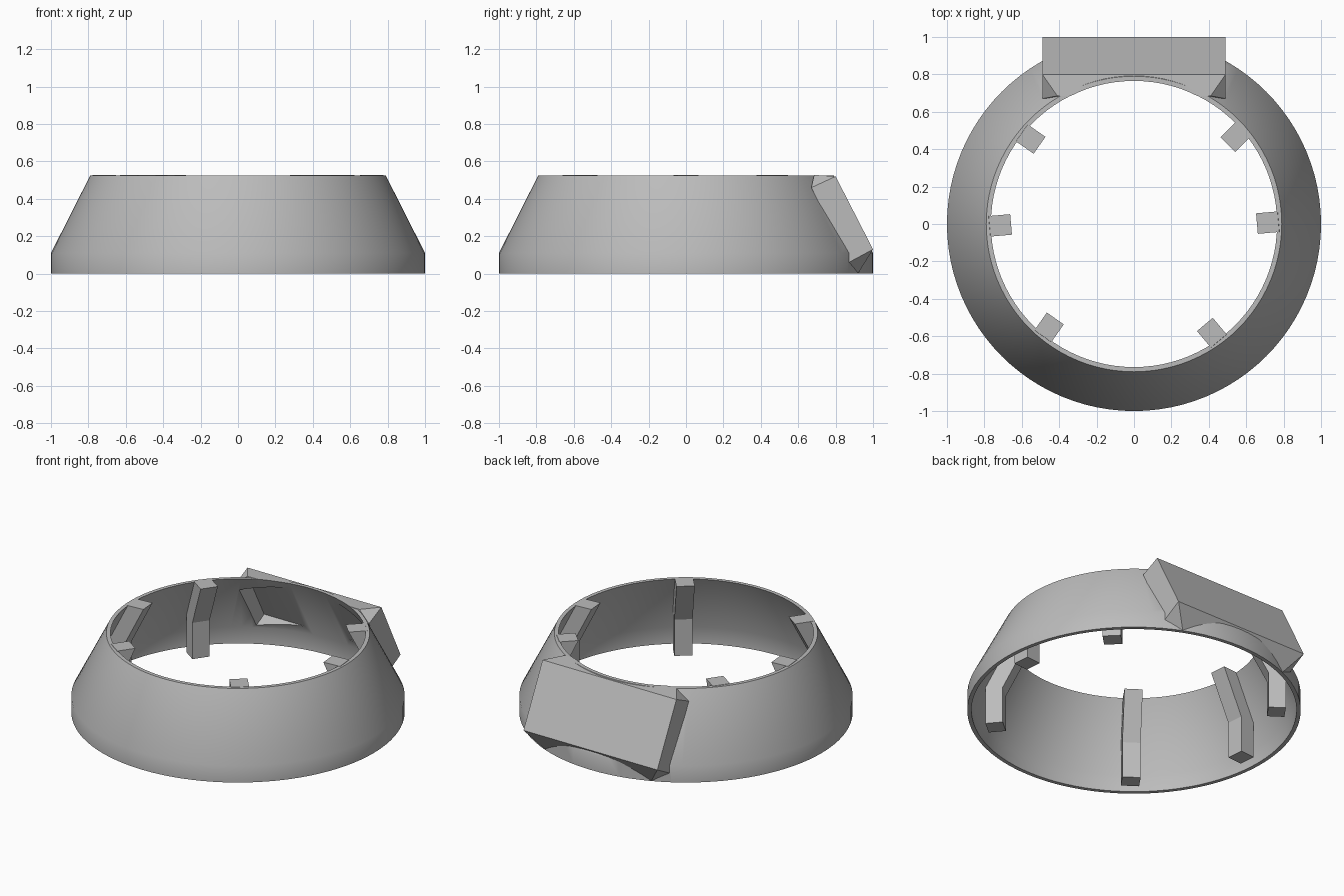
import bpy, bmesh, math
from mathutils import Matrix

if "Cube" in bpy.data.objects:
    bpy.data.objects.remove(bpy.data.objects["Cube"], do_unlink=True)

grey = bpy.data.materials.new("plain grey")
grey.use_nodes = True
COLOUR = (0.5, 0.5, 0.5, 1)
grey.diffuse_color = COLOUR
grey.node_tree.nodes["Principled BSDF"].inputs["Base Color"].default_value = COLOUR


def finish(bm, name):
    bmesh.ops.recalc_face_normals(bm, faces=bm.faces[:])
    mesh = bpy.data.meshes.new(name)
    bm.to_mesh(mesh)
    bm.free()
    mesh.materials.append(grey)
    ob = bpy.data.objects.new(name, mesh)
    bpy.context.collection.objects.link(ob)
    return ob


def turned(name, profile, steps=96):
    """Closed solid of revolution from (radius, z) points."""
    bm = bmesh.new()
    rings = [[bm.verts.new((r * math.cos(2 * math.pi * i / steps),
                            r * math.sin(2 * math.pi * i / steps), z))
              for i in range(steps)] for r, z in profile]
    for low, high in zip(rings, rings[1:]):
        for i in range(steps):
            j = (i + 1) % steps
            bm.faces.new((low[i], low[j], high[j], high[i]))
    bm.faces.new(rings[0])
    bm.faces.new(rings[-1])
    return finish(bm, name)


def mirrored_hull(name, points):
    """Convex solid around points given for one side only."""
    bm = bmesh.new()
    for x, y, z in points:
        bm.verts.new((x, y, z))
        bm.verts.new((-x, y, z))
    hull = bmesh.ops.convex_hull(bm, input=bm.verts[:])
    unused = [v for v in bm.verts if not v.link_faces]
    bmesh.ops.delete(bm, geom=unused, context="VERTS")
    bmesh.ops.dissolve_limit(bm, angle_limit=0.01, verts=bm.verts[:], edges=bm.edges[:])
    return finish(bm, name)


def combine(target, tool, operation):
    mod = target.modifiers.new(operation.lower(), "BOOLEAN")
    mod.operation, mod.object, mod.solver = operation, tool, "EXACT"
    bpy.context.view_layer.objects.active = target
    bpy.ops.object.modifier_apply(modifier=mod.name)
    bpy.data.objects.remove(tool, do_unlink=True)


# Tapered ring with a hollow flat-faced housing on its back
ring = turned("tapered_ring", [(1, 0), (1, 0.11), (0.79, 0.525)])
housing = mirrored_hull("housing", [
    (0.49, 0.80, 0.52), (0.49, 1.0, 0.13),
    (0.49, 0.67, 0.46), (0.41, 0.685, 0.528),
    (0.49, 0.87, 0.06), (0.39, 0.92, 0.001)])
combine(ring, housing, "UNION")

# Hollow out the ring, then the pocket behind the flat face
bore = turned("bore", [(0.975, -0.1), (0.975, 0.11), (0.765, 0.525), (0.74, 0.58)])
combine(ring, bore, "DIFFERENCE")
pocket = mirrored_hull("pocket", [
    (0.46, 0.765, 0.48), (0.46, 0.93, 0.17),
    (0.46, 0.50, 0.34), (0.46, 0.67, 0.03)])
combine(ring, pocket, "DIFFERENCE")

bpy.ops.object.select_all(action="DESELECT")
ring.select_set(True)
bpy.context.view_layer.objects.active = ring
bpy.ops.object.shade_smooth_by_angle(angle=math.radians(30))

# Bent ribs standing inside the ring, each set slightly off its radius
RIB = [(0.80, 0), (0.905, 0), (0.905, 0.25), (0.77, 0.527), (0.655, 0.527), (0.80, 0.24)]
for n, angle in enumerate((5, 45, 145, 185, 235, 310), 1):
    bm = bmesh.new()
    side = bm.faces.new([bm.verts.new((r, -0.11, z)) for r, z in RIB])
    grown = bmesh.ops.extrude_face_region(bm, geom=[side], use_keep_orig=True)
    moved = [g for g in grown["geom"] if isinstance(g, bmesh.types.BMVert)]
    bmesh.ops.translate(bm, verts=moved, vec=(0, 0.11, 0))
    bm.transform(Matrix.Rotation(math.radians(angle), 4, "Z"))
    finish(bm, f"inner_rib_{n}")
